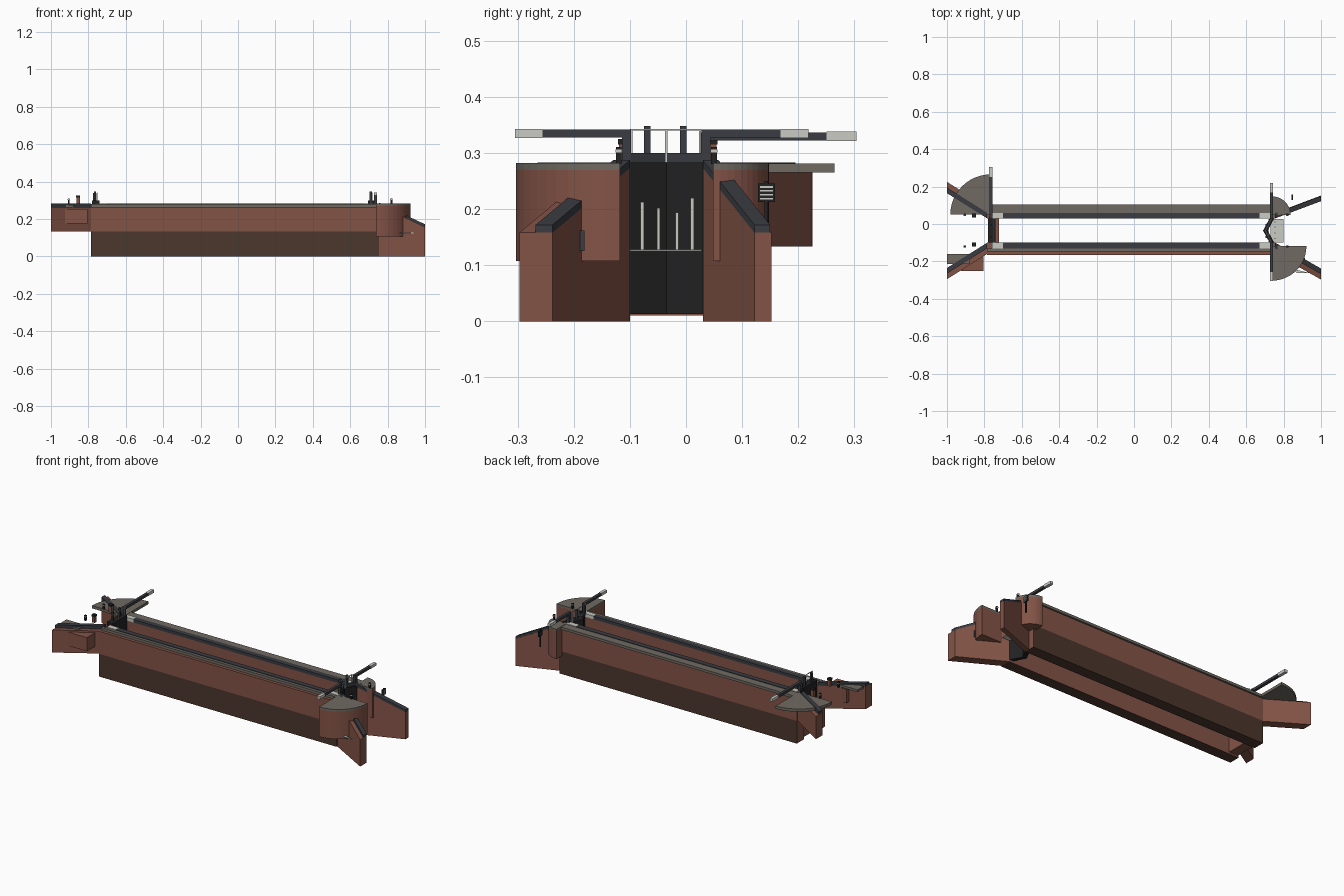
import bpy
from math import cos, sin, pi

cube = bpy.data.objects.get("Cube")
if cube:
    bpy.data.objects.remove(cube)


def material(name, r, g, b):
    m = bpy.data.materials.new(name)
    m.use_nodes = True
    m.diffuse_color = (r, g, b, 1)
    m.node_tree.nodes["Principled BSDF"].inputs["Base Color"].default_value = (r, g, b, 1)
    return m


BRICK = material("brick red", .23, .088, .062)
EARTH = material("dark earth brown", .07, .038, .026)
COPING = material("slate coping", .042, .045, .054)
STONE = material("grey stone", .16, .143, .122)
BLACK = material("black timber", .016, .016, .016)
WHITE = material("off white", .6, .6, .56)


def prism(name, outline, z0, z1, mat, slope=None):
    """Extrude a plan outline; slope(x) gives an added height along x."""
    n = len(outline)
    rise = slope or (lambda x: 0)
    verts = [(x, y, z0 if slope is None or z0 == 0 else z0 + rise(x)) for x, y in outline]
    verts += [(x, y, z1 + rise(x)) for x, y in outline]
    faces = [tuple(range(n))[::-1], tuple(range(n, 2 * n))]
    faces += [(i, (i + 1) % n, (i + 1) % n + n, i + n) for i in range(n)]
    area = sum(outline[i][0] * outline[(i + 1) % n][1] - outline[(i + 1) % n][0] * outline[i][1]
               for i in range(n))
    if area < 0:
        faces = [f[::-1] for f in faces]
    me = bpy.data.meshes.new(name)
    me.from_pydata(verts, [], faces)
    me.materials.append(mat)
    ob = bpy.data.objects.new(name, me)
    bpy.context.collection.objects.link(ob)
    return ob


def box(name, x, y, z, mat):
    return prism(name, [(x[0], y[0]), (x[1], y[0]), (x[1], y[1]), (x[0], y[1])], *z, mat)


def post(name, x, y, z0, z1, w, mat):
    return box(name, (x - w, x + w), (y - w, y + w), (z0, z1), mat)


def sector(name, cx, cy, r, sx, sy, z0, z1, mat):
    arc = [(cx + sx * r * cos(i * pi / 24), cy + sy * r * sin(i * pi / 24)) for i in range(13)]
    return prism(name, [(cx, cy)] + arc, z0, z1, mat)


MID = -.035      # centre line of the chamber
HALF = .065      # half the chamber width
TOP = .283
X0, X1 = -.785, .755

# Chamber walls with two-tone coping
for side, s, stone_edge in (("front", -1, .112), ("back", 1, .14)):
    def span(a, b):
        return tuple(sorted((MID + s * a, MID + s * b)))
    lower = box(side + "_wall_base", (X0, X1), span(HALF, .13), (0, .133), BRICK)
    lower.data.materials.append(EARTH)
    for p in lower.data.polygons:
        if p.normal.y * s > .5 or p.normal.z < -.5:
            p.material_index = 1
    box(side + "_wall", (X0, X1), span(HALF, .13), (.133, .265), BRICK)
    box(side + "_coping", (-.7, .67), span(HALF, .095), (.265, TOP), COPING)
    box(side + "_stone_edge", (X0, .74), span(.095, stone_edge), (.265, .28), STONE)
    for x in ((X0 + .025, -.7), (.67, .74)):
        box(side + "_pale_coping", x, span(HALF, .095), (.265, TOP + .001), WHITE)

# Level wing walls at the upper end
for side, s in (("front", -1), ("back", 1)):
    def plan(inner, outer):
        return [(X0, MID + s * HALF), (-1, MID + s * inner),
                (-1, MID + s * outer), (X0, MID + s * (outer - .135))]
    prism(side + "_upper_wing", plan(.2, .26), .133, .265, BRICK)
    prism(side + "_upper_wing_coping", plan(.2, .23), .265, TOP, COPING)


# Sloping wing walls at the lower end
def fall(x):
    return (1 - x) * .47


for side, root, inner, outer, cope in (("front", -.1, -.238, -.297, -.268),
                                       ("back", .03, .122, .152, .15)):
    def plan(edge):
        return [(X1, root), (1, inner), (1, edge), (X1, root + edge - inner)]
    prism(side + "_lower_wing", plan(outer), 0, .158, BRICK, fall)
    prism(side + "_lower_wing_coping", plan(cope), .158, .172, COPING, fall)

# Quadrants under the balance beams
for side, cy, r, s in (("front", -.118, .185, -1), ("back", .048, .1, 1)):
    sector(side + "_quadrant_base", .737, cy, r, 1, s, .108, .27, BRICK)
    sector(side + "_quadrant_top", .737, cy, r, 1, s, .27, .282, STONE)
sector("upper_quadrant", -.767, .05, .215, -1, 1, .265, .281, STONE)
box("upper_buttress", (-.925, -.805), (-.25, -.165), (.175, .255), BRICK)
box("upper_paving", (-1, -.88), (-.215, -.16), (.262, .275), STONE)

# Mitred lower gates
for side, s in (("front", -1), ("back", 1)):
    hinge, tip = MID + s * HALF, MID
    prism(side + "_lower_gate", [(.725, hinge), (.69, tip), (.715, tip), (.75, hinge)],
          .013, TOP, BLACK)
    prism(side + "_lower_gate_rail", [(.728, hinge), (.695, tip), (.71, tip), (.743, hinge)],
          TOP, .3, COPING)

# Upper gate and its brick sill
box("upper_gate", (-.78, -.74), (-.1, .03), (.125, .298), BLACK)
box("upper_sill", (-.78, -.722), (-.1, .03), (.01, .135), BRICK)


# Balance beams with pale ends
def beam(name, x, y_in, y_mid, y_out, z):
    box(name, (x - .008, x + .008), sorted((y_in, y_mid)), z, COPING)
    box(name + "_end", (x - .009, x + .009), sorted((y_mid, y_out)), (z[0] - .001, z[1] + .001), WHITE)


beam("front_lower_beam", .735, -.098, -.256, -.305, (.328, .342))
beam("back_lower_beam", .735, .028, .168, .218, (.328, .342))
beam("upper_beam", -.765, .028, .25, .304, (.322, .337))
for y in (-.106, .036):
    post("lower_beam_post", .735, y, TOP, .342, .008, COPING)
post("upper_beam_post", -.765, .035, TOP, .337, .009, COPING)

# Hand rails and paddle gear on the gates
for x in (.72, -.75):
    box("hand_rail", (x - .002, x + .002), (-.1, .028), (.34, .343), WHITE)
    for y in (-.097, MID, .025):
        post("rail_post", x, y, TOP, .342, .002, WHITE)
for x in (.71, -.765):
    for y in (-.069, -.005):
        post("paddle_post", x, y, TOP, .348, .006, COPING)

# Bollards with pale bands, and brick pedestals
for x in (-.905, .82):
    for y in (-.12, .05):
        post("bollard", x, y, .28, .311, .005, BLACK)
        post("bollard_band", x, y, .301, .306, .006, WHITE)
for y in (-.11, .045):
    post("pedestal", -.855, y, .28, .315, .009, BRICK)
    post("pedestal_cap", -.855, y, .315, .325, .011, BLACK)

# Leaking water and foam below the gates
for y, z in ((-.078, .213), (-.049, .202), (-.016, .194), (.011, .22)):
    box("water_jet", (.752, .756), (y - .003, y + .003), (.127, z), WHITE)
box("foam", (.73, .8), (-.1, .028), (.125, .128), WHITE)
prism("outlet_foam", [(.85, -.24), (.94, -.262), (.87, -.262)], .124, .127, WHITE)
box("outlet_grille", (.905, .915), (-.189, -.181), (.125, .162), COPING)

# Notice board beside the lower wing
post("notice_post", .845, .143, .15, .25, .003, BLACK)
box("notice_board", (.842, .85), (.128, .159), (.213, .246), BLACK)
for i in range(4):
    z = .217 + i * .007
    box("notice_stripe", (.85, .851), (.132, .155), (z, z + .003), WHITE)
